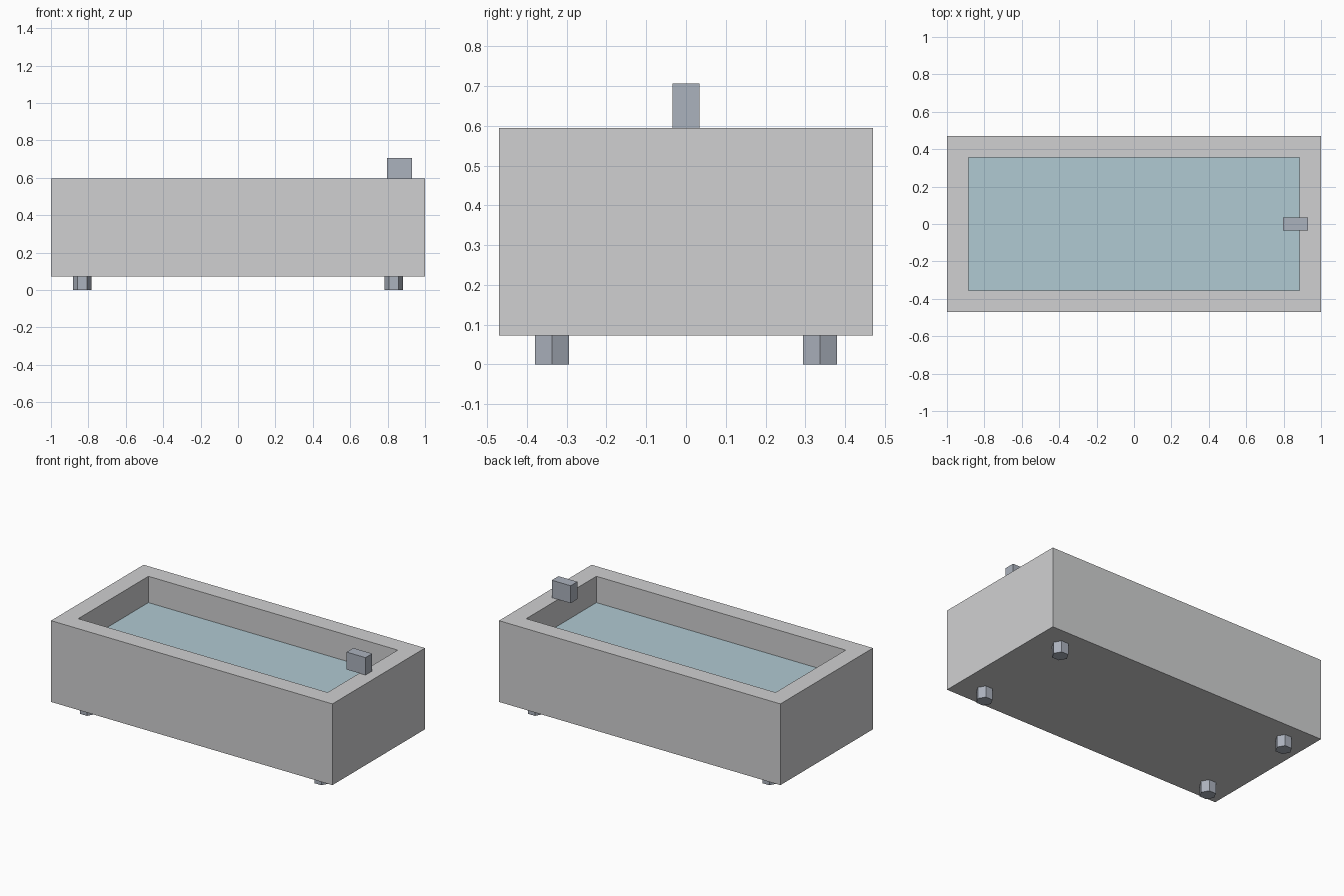
import bpy, bmesh, math
from mathutils import Vector

if "Cube" in bpy.data.objects:
    bpy.data.objects.remove(bpy.data.objects["Cube"])


def material(name, rgb):
    m = bpy.data.materials.new(name)
    m.diffuse_color = (*rgb, 1.0)
    m.use_nodes = True
    m.node_tree.nodes["Principled BSDF"].inputs["Base Color"].default_value = m.diffuse_color
    return m


GREY = material("tub grey", (0.63, 0.632, 0.64))
WATER = material("pale blue water", (0.435, 0.585, 0.645))
METAL = material("blue grey metal", (0.41, 0.445, 0.51))


def finish(bm, name, mat):
    bmesh.ops.recalc_face_normals(bm, faces=bm.faces)
    mesh = bpy.data.meshes.new(name)
    bm.to_mesh(mesh)
    bm.free()
    mesh.materials.append(mat)
    obj = bpy.data.objects.new(name, mesh)
    bpy.context.collection.objects.link(obj)
    return obj


def box_bm(lo, hi):
    bm = bmesh.new()
    bmesh.ops.create_cube(bm, size=1)
    lo, hi = Vector(lo), Vector(hi)
    for v in bm.verts:
        v.co = (lo + hi) / 2 + v.co * (hi - lo)
    return bm


def prism(name, x, y, z0, z1, radius, sides, mat):
    bm = bmesh.new()
    ring = [bm.verts.new((x + radius * math.cos(math.tau * i / sides),
                          y + radius * math.sin(math.tau * i / sides), z0))
            for i in range(sides)]
    base = bm.faces.new(ring)
    top = bmesh.ops.extrude_face_region(bm, geom=[base], use_keep_orig=True)
    for v in top["geom"]:
        if isinstance(v, bmesh.types.BMVert):
            v.co.z = z1
    return finish(bm, name, mat)


# Tub: box with the top inset to a rim and pushed down into a basin
BOTTOM, RIM, WALL, FLOOR = 0.073, 0.595, 0.114, 0.19
bm = box_bm((-1, -0.47, BOTTOM), (1, 0.47, RIM))
bm.normal_update()
top = max(bm.faces, key=lambda f: f.calc_center_median().z)
bmesh.ops.inset_region(bm, faces=[top], thickness=WALL, use_even_offset=True)
ext = bmesh.ops.extrude_face_region(bm, geom=[top])
bmesh.ops.delete(bm, geom=[top], context="FACES_ONLY") if top.is_valid else None
for v in ext["geom"]:
    if isinstance(v, bmesh.types.BMVert):
        v.co.z = FLOOR
finish(bm, "tub", GREY)

# Water filling the basin
finish(box_bm((-0.886, -0.356, FLOOR), (0.886, 0.356, 0.426)), "water", WATER)

# Tap block overhanging the rim
finish(box_bm((0.796, -0.034, 0.595), (0.93, 0.034, 0.707)), "tap", METAL)

# Four hexagonal feet
for sx, side in ((-1, "left"), (1, "right")):
    for sy, end in ((-1, "front"), (1, "back")):
        prism(f"{end}_{side}_foot", sx * 0.833, sy * 0.337, 0, BOTTOM, 0.049, 6, METAL)
